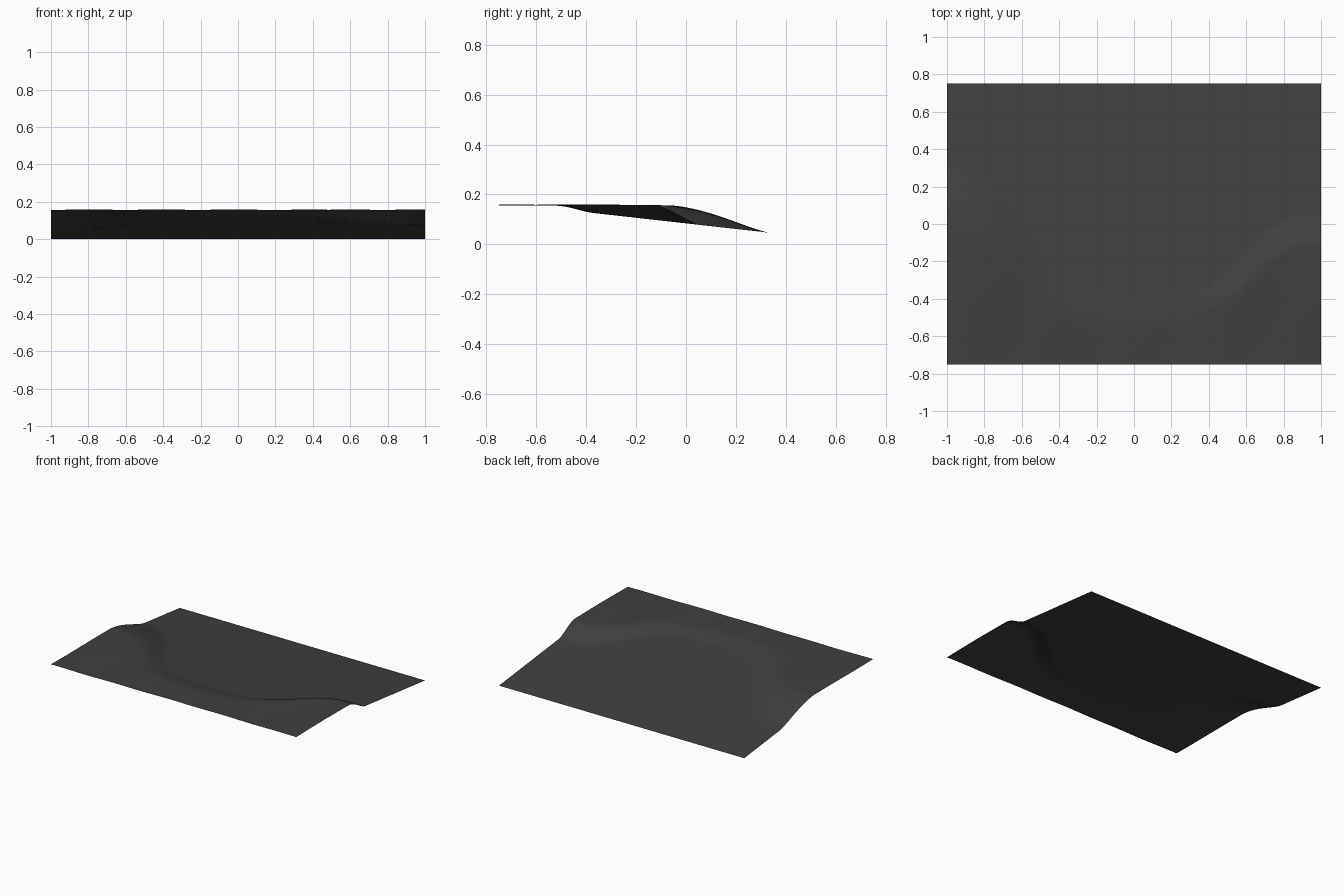
import bpy, bmesh, math

if "Cube" in bpy.data.objects:
    bpy.data.objects.remove(bpy.data.objects["Cube"])

NX, NY = 96, 72
SLOPE = 0.112
PLATEAU = 0.157

# Bank outline across x: (x, y of crest, y of toe)
BANK = [(-1.0, -0.06, 0.33), (-0.85, -0.06, 0.31), (-0.72, -0.12, 0.20),
        (-0.60, -0.28, 0.05), (-0.48, -0.45, -0.15), (-0.30, -0.52, -0.34),
        (0.0, -0.54, -0.39), (0.30, -0.52, -0.37), (0.46, -0.45, -0.29),
        (0.61, -0.32, -0.14), (0.78, -0.15, 0.02), (0.89, -0.11, 0.06),
        (1.0, -0.13, 0.04)]


def bank_at(x):
    for (x0, c0, t0), (x1, c1, t1) in zip(BANK, BANK[1:]):
        if x <= x1:
            f = max(0.0, (x - x0) / (x1 - x0))
            return c0 + (c1 - c0) * f, t0 + (t1 - t0) * f
    return BANK[-1][1:]


def height(x, y):
    base = SLOPE * (0.75 - y) / 1.05 if y > 0.75 else SLOPE * (0.75 - y)
    # average neighbouring columns so that the bank outline has no kinks
    samples = [bank_at(max(-1, min(1, x + d))) for d in (-0.06, -0.03, 0, 0.03, 0.06)]
    crest = sum(s[0] for s in samples) / 5
    toe = sum(s[1] for s in samples) / 5
    f = max(0.0, min(1.0, (toe - y) / (toe - crest)))
    f = 0.5 * f + 0.5 * f * f * (3 - 2 * f)
    top = PLATEAU + 0.002 * math.sin(9 * x + 2 * y) * math.sin(5 * x - 7 * y)
    return base + (top - base) * f


# Ground sheet: gentle slope with a raised, curved bank along the front
bm = bmesh.new()
bmesh.ops.create_grid(bm, x_segments=NX, y_segments=NY, size=1)
for v in bm.verts:
    v.co.y *= 0.75
    v.co.z = height(v.co.x, v.co.y)
bm.normal_update()
for f in bm.faces:
    f.smooth = True
mesh = bpy.data.meshes.new("ground_sheet")
bm.to_mesh(mesh)
bm.free()
ground = bpy.data.objects.new("ground_sheet", mesh)
bpy.context.collection.objects.link(ground)

# Dark grey surface
mat = bpy.data.materials.new("dark_grey")
mat.diffuse_color = (0.05, 0.05, 0.05, 1)
mat.use_nodes = True
mat.node_tree.nodes["Principled BSDF"].inputs["Base Color"].default_value = mat.diffuse_color
mesh.materials.append(mat)
